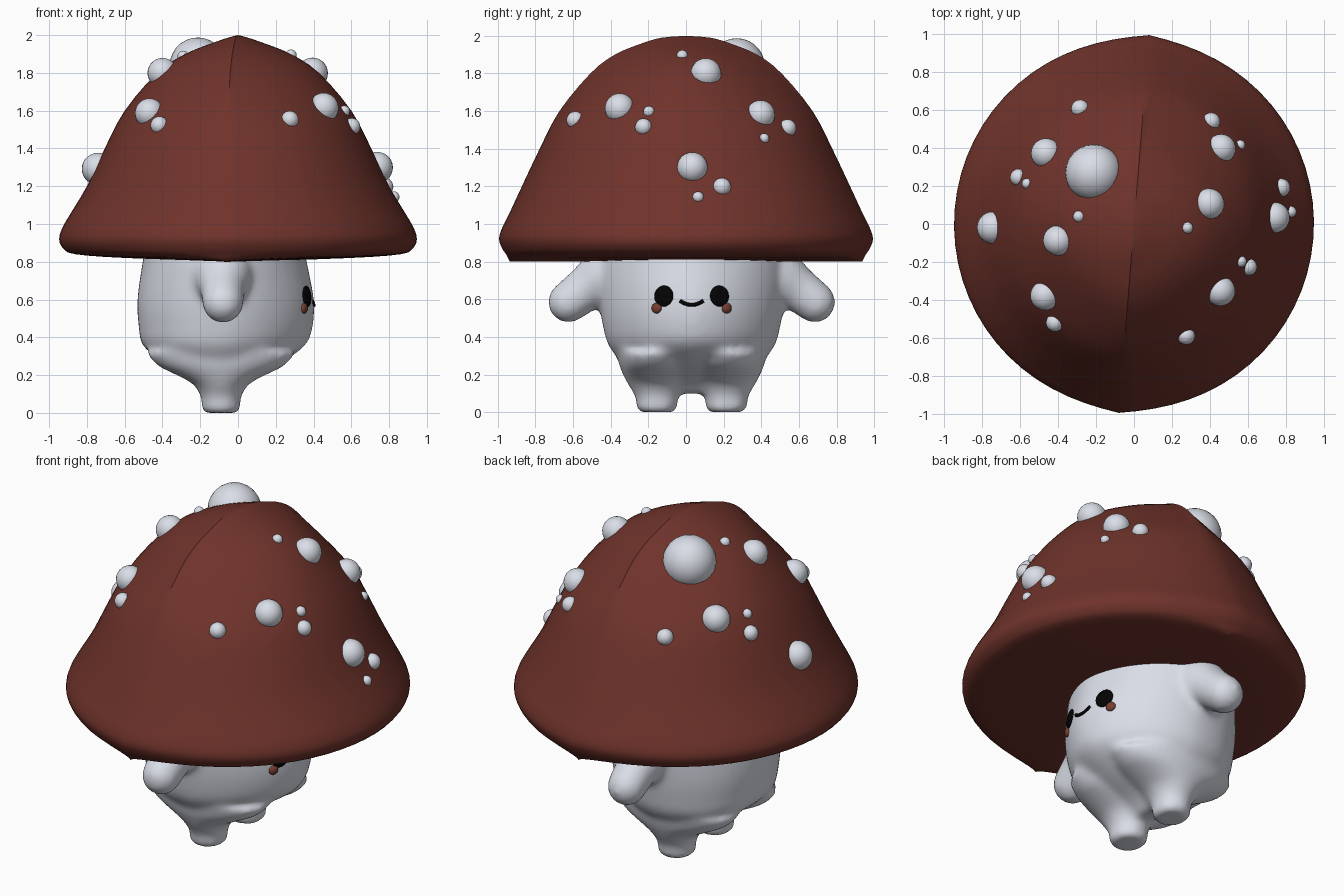
import bpy, bmesh, math
from mathutils import Vector, Matrix

if "Cube" in bpy.data.objects:
    bpy.data.objects.remove(bpy.data.objects["Cube"], do_unlink=True)


def make_material(name, colour):
    mat = bpy.data.materials.new(name)
    mat.use_nodes = True
    mat.diffuse_color = (*colour, 1)
    mat.node_tree.nodes["Principled BSDF"].inputs["Base Color"].default_value = (*colour, 1)
    return mat


RED = make_material("cap red", (0.160, 0.033, 0.024))
WHITE = make_material("soft white", (0.70, 0.73, 0.80))
BLACK = make_material("face black", (0.001, 0.001, 0.001))
BLUSH = make_material("cheek brown", (0.19, 0.05, 0.03))


def finish(name, bm, mat, angle=40):
    """Turn a bmesh into a smooth shaded object."""
    bmesh.ops.recalc_face_normals(bm, faces=bm.faces)
    mesh = bpy.data.meshes.new(name)
    bm.to_mesh(mesh)
    bm.free()
    mesh.materials.append(mat)
    obj = bpy.data.objects.new(name, mesh)
    bpy.context.collection.objects.link(obj)
    bpy.ops.object.select_all(action="DESELECT")
    obj.select_set(True)
    bpy.context.view_layer.objects.active = obj
    bpy.ops.object.shade_smooth_by_angle(angle=math.radians(angle))
    return obj


def refine(rows, steps=3):
    """Catmull-Rom interpolation through profile rows."""
    pts = [Vector(r) for r in rows]
    out = []
    for i in range(len(pts) - 1):
        a, b, c, d = pts[max(i - 1, 0)], pts[i], pts[i + 1], pts[min(i + 2, len(pts) - 1)]
        for k in range(steps):
            t = k / steps
            out.append(b + (c - a) * t / 2 + (a * 2 - b * 5 + c * 4 - d) * t * t / 2
                       + (b * 3 - a - c * 3 + d) * t ** 3 / 2)
    return out + [pts[-1]]


def loft(bm, rings):
    """Skin a list of equal length point rings and close both ends."""
    loops = [[bm.verts.new(p) for p in ring] for ring in rings]
    count = len(loops[0])
    for low, high in zip(loops, loops[1:]):
        for i in range(count):
            j = (i + 1) % count
            bm.faces.new((low[i], low[j], high[j], high[i]))
    bm.faces.new(loops[0])
    bm.faces.new(loops[-1])


def power(value, exponent):
    return math.copysign(abs(value) ** exponent, value)


def oval(z, cx, cy, rx, ry, front=1, back=1, count=48):
    """Oval ring whose front (+x) and back halves can be narrower or squarer."""
    ring = []
    for i in range(count):
        t = math.tau * (i + 0.5) / count
        e = front if math.cos(t) > 0 else back
        ring.append((cx + rx * power(math.cos(t), e), cy + ry * power(math.sin(t), e), z))
    return ring


# Cap: lens shaped levels, pinched along one seam, ending in a shallow keel below
CAP = [(2.0, 0, 0), (1.99, 0.04, 0.13), (1.96, 0.13, 0.235), (1.9, 0.28, 0.38),
       (1.8, 0.43, 0.51), (1.6, 0.60, 0.675), (1.4, 0.705, 0.78), (1.2, 0.80, 0.875),
       (1.05, 0.89, 0.945), (0.98, 0.93, 0.98), (0.92, 0.947, 0.997),
       (0.87, 0.925, 0.98), (0.84, 0.86, 0.96), (0.82, 0.59, 0.95), (0.8, 0, 0.94)]


def cap_ring(z, rx, ry, count=64):
    pinch = 1 + max(0, (z - 1.5) / 0.5)
    ring = []
    for i in range(count):
        t = math.tau * i / count
        s = math.sin(t)
        tip = 0.97 + 0.03 * math.exp(-5 * abs(s))
        ring.append((max(rx, 0) * power(s, pinch), ry * tip * math.cos(t), z))
    return ring


bm = bmesh.new()
loft(bm, [cap_ring(*row) for row in refine(CAP)])
bmesh.ops.remove_doubles(bm, verts=bm.verts, dist=0.0005)
bmesh.ops.dissolve_degenerate(bm, edges=bm.edges, dist=0.0005)
bmesh.ops.rotate(bm, verts=bm.verts, matrix=Matrix.Rotation(math.radians(-4.6), 3, "Z"))
cap = finish("mushroom_cap", bm, RED)

# Body: torso, flared legs and drooping arms fused into one soft skin
MID = 0.03
TORSO = [(0.1, -0.09, 0.05, 0.22), (0.17, -0.09, 0.13, 0.28), (0.25, -0.08, 0.28, 0.36),
         (0.35, -0.075, 0.425, 0.44), (0.45, -0.065, 0.46, 0.47), (0.6, -0.065, 0.468, 0.495),
         (0.8, -0.07, 0.435, 0.51), (0.88, -0.07, 0.42, 0.5)]
LEG = [(0, 0.09, 0.09), (0.02, 0.105, 0.11), (0.08, 0.105, 0.115), (0.15, 0.145, 0.155),
       (0.2, 0.235, 0.18), (0.25, 0.335, 0.2), (0.32, 0.4, 0.215)]
ARM = [(0.44, 0.73, 0.16), (0.55, 0.665, 0.12), (0.655, 0.585, 0.11)]

bm = bmesh.new()
loft(bm, [oval(z, cx, MID, rx, ry, 1.16, 0.9) for z, cx, rx, ry in refine(TORSO)])
for side in (-1, 1):
    loft(bm, [oval(z, -0.09, MID + side * 0.185, rx, ry) for z, rx, ry in refine(LEG)])
    for start, end in zip(ARM, ARM[1:]):
        blob = []
        for y, z, r in (start, end):
            place = Matrix.Translation((-0.08, MID + side * y, z))
            blob += bmesh.ops.create_uvsphere(bm, u_segments=20, v_segments=12, radius=r,
                                              matrix=place)["verts"]
        hull = bmesh.ops.convex_hull(bm, input=blob)
        inside = [v for v in hull["geom_interior"] if isinstance(v, bmesh.types.BMVert)]
        bmesh.ops.delete(bm, geom=inside, context="VERTS")
body = finish("body", bm, WHITE, 180)
remesh = body.modifiers.new("fuse", "REMESH")
remesh.mode = "VOXEL"
remesh.voxel_size = 0.018
remesh.use_smooth_shade = True
soften = body.modifiers.new("soften", "SMOOTH")
soften.factor = 0.5
soften.iterations = 14

bpy.context.view_layer.update()
graph = bpy.context.evaluated_depsgraph_get()


def surface(obj, origin, direction):
    hit, point, normal, _ = obj.evaluated_get(graph).ray_cast(Vector(origin), Vector(direction))
    return (point, normal) if hit else (Vector(origin), -Vector(direction))


# Cap spots: balls half sunk into the cap, as x, y, radius
SPOTS = [(-.23, .29, .15), (-.48, .385, .08), (-.29, .62, .047), (-.62, .25, .045),
         (-.57, .215, .028), (-.77, -.02, .085), (-.295, .04, .03), (-.415, -.09, .08),
         (-.485, -.39, .078), (-.425, -.53, .047), (.41, .11, .082), (.475, .41, .077),
         (.415, .55, .047), (.565, .42, .027), (.79, .195, .048), (.765, .035, .082),
         (.835, .065, .03), (.285, -.02, .03), (.47, -.365, .08), (.57, -.2, .03),
         (.615, -.23, .045), (.28, -.6, .047)]
bm = bmesh.new()
for x, y, r in SPOTS:
    flat = Vector((x, y, 0))
    flat -= flat * 0.25 * r
    point, normal = surface(cap, (flat.x, flat.y, 3), (0, 0, -1))
    bmesh.ops.create_uvsphere(bm, u_segments=24, v_segments=14, radius=r,
                              matrix=Matrix.Translation(point - normal * 0.15 * r))
finish("cap_spots", bm, WHITE, 60)


# Face: eyes and cheeks lie on the body surface
def face_button(name, y, z, size, mat):
    point, normal = surface(body, (2, MID + y, z), (-1, 0, 0))
    bm = bmesh.new()
    turn = Vector((1, 0, 0)).rotation_difference(normal).to_matrix().to_4x4()
    shape = Matrix.Translation(point) @ turn @ Matrix.Diagonal((*size, 1))
    bmesh.ops.create_uvsphere(bm, u_segments=24, v_segments=14, radius=1, matrix=shape)
    finish(name, bm, mat, 60)


for label, side in (("right", -1), ("left", 1)):
    face_button(label + "_eye", side * 0.148, 0.617, (0.014, 0.054, 0.056), BLACK)
    face_button(label + "_cheek", side * 0.186, 0.553, (0.018, 0.029, 0.028), BLUSH)

# Smile: a thin bent tube
curve = bpy.data.curves.new("smile", "CURVE")
curve.dimensions = "3D"
curve.bevel_depth = 0.01
curve.bevel_resolution = 2
curve.use_fill_caps = True
spline = curve.splines.new("POLY")
spline.points.add(12)
for i, p in enumerate(spline.points):
    t = i / 6 - 1
    spot, _ = surface(body, (2, MID + 0.062 * t, 0.57 + 0.022 * t * t), (-1, 0, 0))
    p.co = (*spot, 1)
curve.materials.append(BLACK)
bpy.context.collection.objects.link(bpy.data.objects.new("smile", curve))
